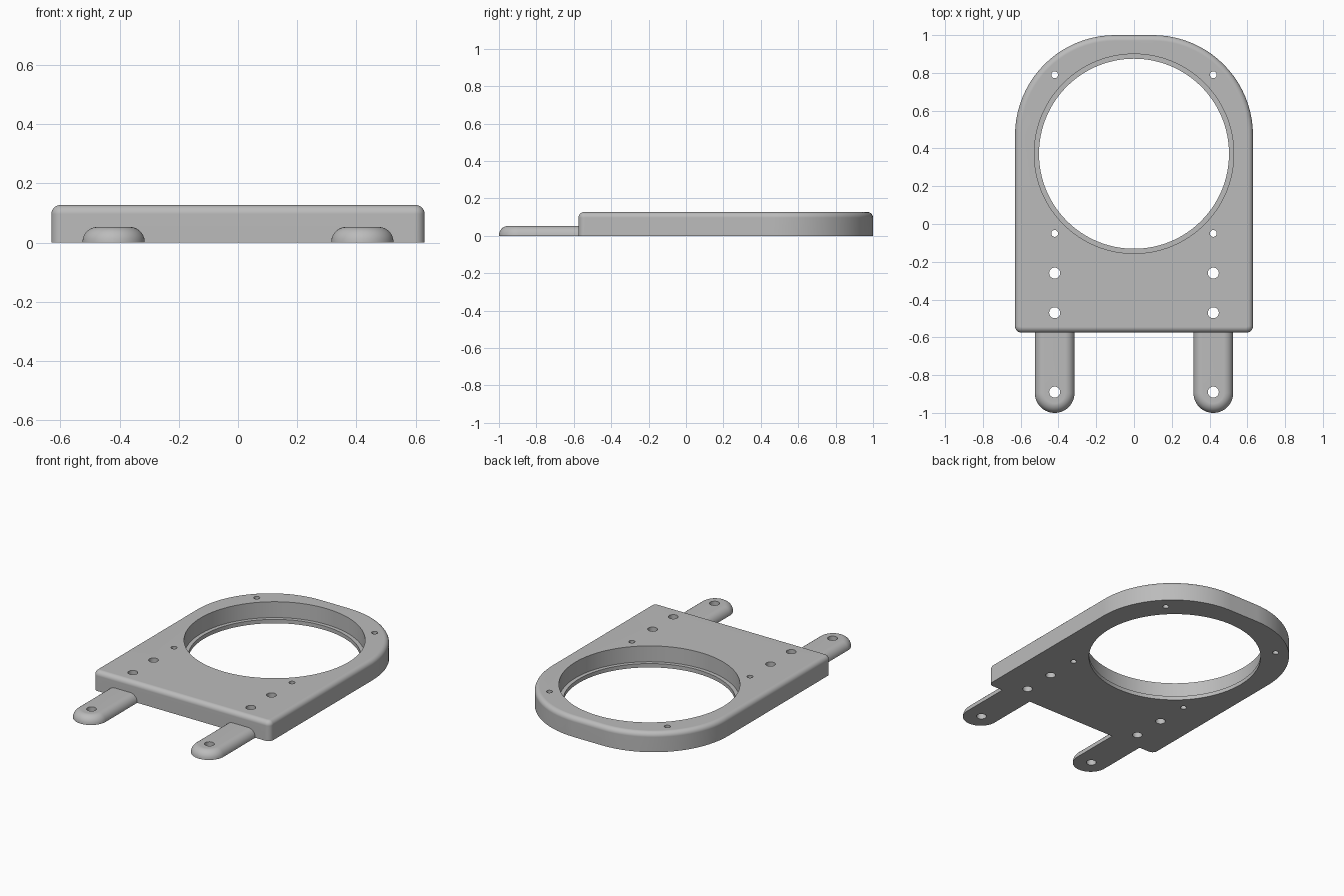
import bpy, bmesh, math
from mathutils import Vector

cube = bpy.data.objects.get("Cube")
if cube:
    bpy.data.objects.remove(cube)

grey = bpy.data.materials.new("plain grey")
grey.use_nodes = True
grey.diffuse_color = (0.5, 0.5, 0.5, 1)
grey.node_tree.nodes["Principled BSDF"].inputs["Base Color"].default_value = (0.5, 0.5, 0.5, 1)


def outline(x0, x1, y0, y1, r_front, r_back, inset, steps):
    """Rounded rectangle, counter-clockwise, moved inwards by inset."""
    corners = [(x1 - r_back, y1 - r_back, r_back, 0), (x0 + r_back, y1 - r_back, r_back, 1),
               (x0 + r_front, y0 + r_front, r_front, 2), (x1 - r_front, y0 + r_front, r_front, 3)]
    points = []
    for cx, cy, r, quarter in corners:
        for i in range(steps + 1):
            a = math.pi / 2 * (quarter + i / steps)
            points.append((cx + (r - inset) * math.cos(a), cy + (r - inset) * math.sin(a)))
    return points


def rounded_slab(name, x0, x1, y0, y1, r_front, r_back, height, fillet, steps=20, rings=7):
    """Flat-bottomed slab with a filleted upper rim."""
    layers = [(0, 0)]
    for i in range(rings + 1):
        a = math.pi / 2 * i / rings
        layers.append((fillet * (1 - math.cos(a)), height - fillet + fillet * math.sin(a)))
    bm = bmesh.new()
    loops = [[bm.verts.new((x, y, z)) for x, y in
              outline(x0, x1, y0, y1, r_front, r_back, inset, steps)] for inset, z in layers]
    n = len(loops[0])
    for low, high in zip(loops, loops[1:]):
        for i in range(n):
            j = (i + 1) % n
            bm.faces.new((low[i], low[j], high[j], high[i]))
    bm.faces.new(loops[0][::-1])
    bm.faces.new(loops[-1])
    return finish(bm, name)


def cylinder(name, x, y, radius, z0, z1, sides):
    bm = bmesh.new()
    bmesh.ops.create_cone(bm, cap_ends=True, segments=sides, radius1=radius,
                          radius2=radius, depth=z1 - z0)
    bmesh.ops.translate(bm, vec=Vector((x, y, (z0 + z1) / 2)), verts=bm.verts)
    return finish(bm, name)


def finish(bm, name):
    mesh = bpy.data.meshes.new(name)
    bm.to_mesh(mesh)
    bm.free()
    mesh.materials.append(grey)
    obj = bpy.data.objects.new(name, mesh)
    bpy.context.collection.objects.link(obj)
    return obj


def combine(target, tool, operation):
    """Apply a boolean and discard the tool."""
    bpy.context.view_layer.objects.active = target
    mod = target.modifiers.new("boolean", 'BOOLEAN')
    mod.operation, mod.solver, mod.object = operation, 'EXACT', tool
    bpy.ops.object.modifier_apply(modifier=mod.name)
    bpy.data.objects.remove(tool)


# Main plate with a broad rounded back
plate = rounded_slab("mounting_plate", -0.63, 0.63, -0.575, 1.0, 0.034, 0.53, 0.127, 0.03)

# Two rounded tabs at the front
for side in (-1, 1):
    x = side * 0.42
    tab = rounded_slab("tab", x - 0.105, x + 0.105, -1.0, -0.4, 0.1049, 0.06, 0.053, 0.05)
    combine(plate, tab, 'UNION')

# Large opening with a thin retaining lip at the bottom
combine(plate, cylinder("lip_cutter", 0, 0.372, 0.503, -0.1, 0.3, 128), 'DIFFERENCE')
combine(plate, cylinder("bore_cutter", 0, 0.372, 0.528, 0.025, 0.3, 128), 'DIFFERENCE')

# Screw holes, mirrored left and right
for side in (-1, 1):
    for y, radius in ((0.79, 0.018), (-0.05, 0.018), (-0.26, 0.029), (-0.47, 0.029), (-0.89, 0.029)):
        combine(plate, cylinder("hole_cutter", side * 0.42, y, radius, -0.1, 0.3, 32), 'DIFFERENCE')

# Smooth fillets, crisp edges
bpy.ops.object.select_all(action='DESELECT')
plate.select_set(True)
bpy.context.view_layer.objects.active = plate
bpy.ops.object.shade_smooth_by_angle(angle=math.radians(30))
weighted = plate.modifiers.new("weighted normals", 'WEIGHTED_NORMAL')
weighted.keep_sharp = True
